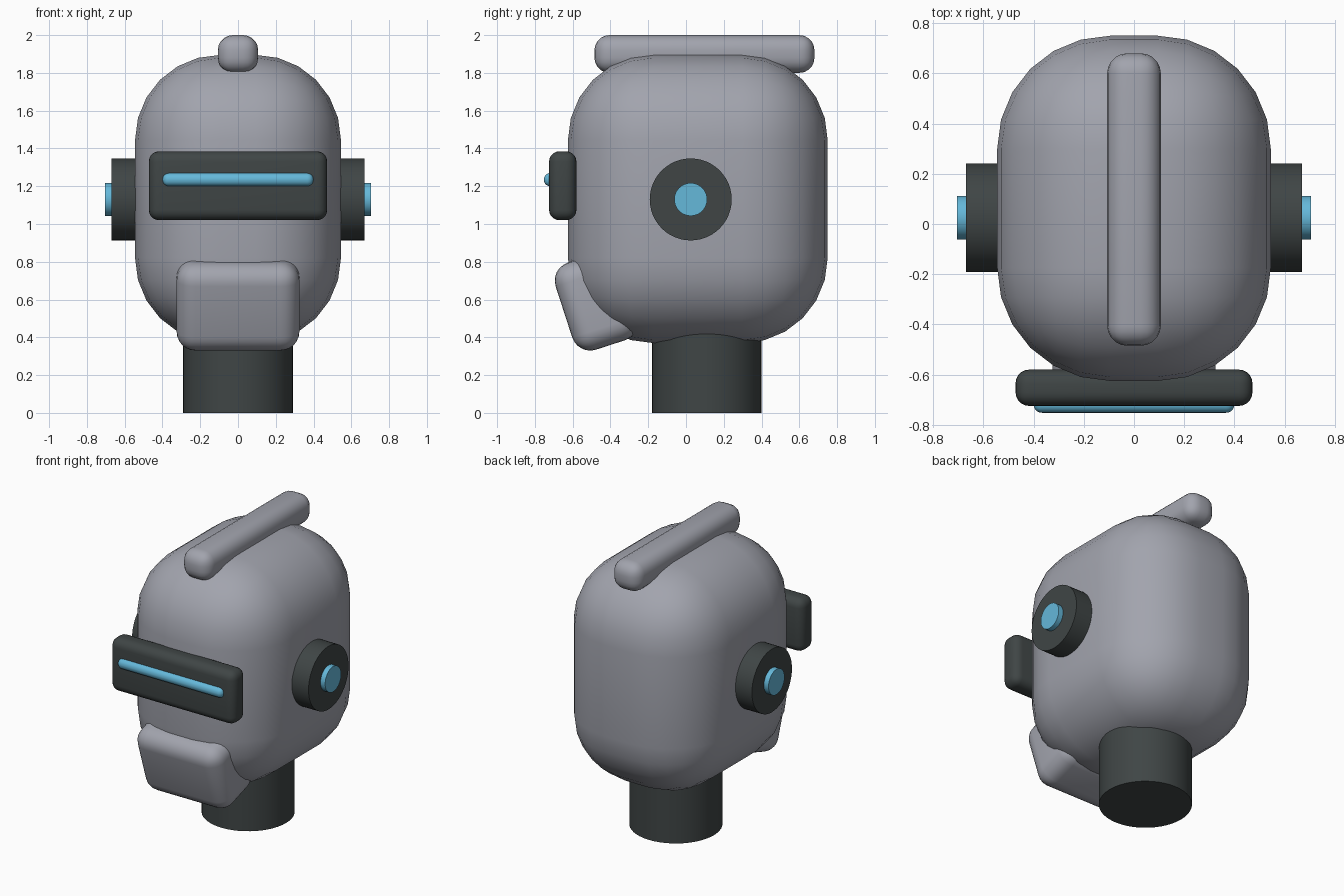
import bpy, math

if "Cube" in bpy.data.objects:
    bpy.data.objects.remove(bpy.data.objects["Cube"])


def material(name, rgb):
    m = bpy.data.materials.new(name)
    m.diffuse_color = (*rgb, 1)
    m.use_nodes = True
    m.node_tree.nodes["Principled BSDF"].inputs["Base Color"].default_value = m.diffuse_color
    return m


GREY = material("grey shell", (0.36, 0.37, 0.42))
DARK = material("dark rubber", (0.05, 0.06, 0.06))
BLUE = material("glowing blue", (0.13, 0.48, 0.70))


def finish(ob, name, mat):
    ob.name = name
    ob.data.materials.append(mat)
    bpy.ops.object.shade_smooth_by_angle(angle=math.radians(35))
    return ob


def rounded_box(name, lo, hi, radius, segments, mat, tilt=0):
    """Box between two corners, bevelled on every edge, tilted about x."""
    centre = [(a + b) / 2 for a, b in zip(lo, hi)]
    bpy.ops.mesh.primitive_cube_add(size=1, location=centre)
    ob = bpy.context.object
    ob.scale = [b - a for a, b in zip(lo, hi)]
    bpy.ops.object.transform_apply(location=False, rotation=False, scale=True)
    bevel = ob.modifiers.new("round", 'BEVEL')
    bevel.width = radius
    bevel.segments = segments
    bevel.limit_method = 'NONE'
    bpy.ops.object.modifier_apply(modifier="round")
    ob.rotation_euler.x = tilt
    return finish(ob, name, mat)


def cylinder(name, radius, depth, location, mat, sideways=False):
    rot = (0, math.pi / 2, 0) if sideways else (0, 0, 0)
    bpy.ops.mesh.primitive_cylinder_add(vertices=48, radius=radius, depth=depth,
                                        location=location, rotation=rot)
    return finish(bpy.context.object, name, mat)


# Head shell and neck
rounded_box("head", (-0.545, -0.625, 0.37), (0.545, 0.75, 1.895), 0.45, 6, GREY)
cylinder("neck", 0.29, 0.6, (0, 0.11, 0.3), DARK)

# Ridge along the crown
rounded_box("crest", (-0.107, -0.485, 1.80), (0.107, 0.68, 2.0), 0.08, 5, GREY)

# Chin guard, leaning forward at the top
tilt = math.radians(18)
w, d, h = 0.325, 0.18, 0.242
cy = -0.551 + 0.08 * math.cos(tilt)
cz = 0.565 + 0.08 * math.sin(tilt)
rounded_box("chin_guard", (-w, cy - d, cz - h), (w, cy + d, cz + h),
            0.10, 6, GREY, tilt)

# Visor with its light strip
rounded_box("visor", (-0.472, -0.725, 1.02), (0.472, -0.58, 1.385), 0.055, 5, DARK)
rounded_box("visor_light", (-0.40, -0.752, 1.20), (0.40, -0.68, 1.27), 0.033, 5, BLUE)

# Ear discs on both sides
for side, label in ((-1, "left"), (1, "right")):
    cylinder(label + "_ear", 0.217, 0.27, (side * 0.535, 0.025, 1.13), DARK, True)
    cylinder(label + "_ear_light", 0.087, 0.08, (side * 0.665, 0.025, 1.13), BLUE, True)
